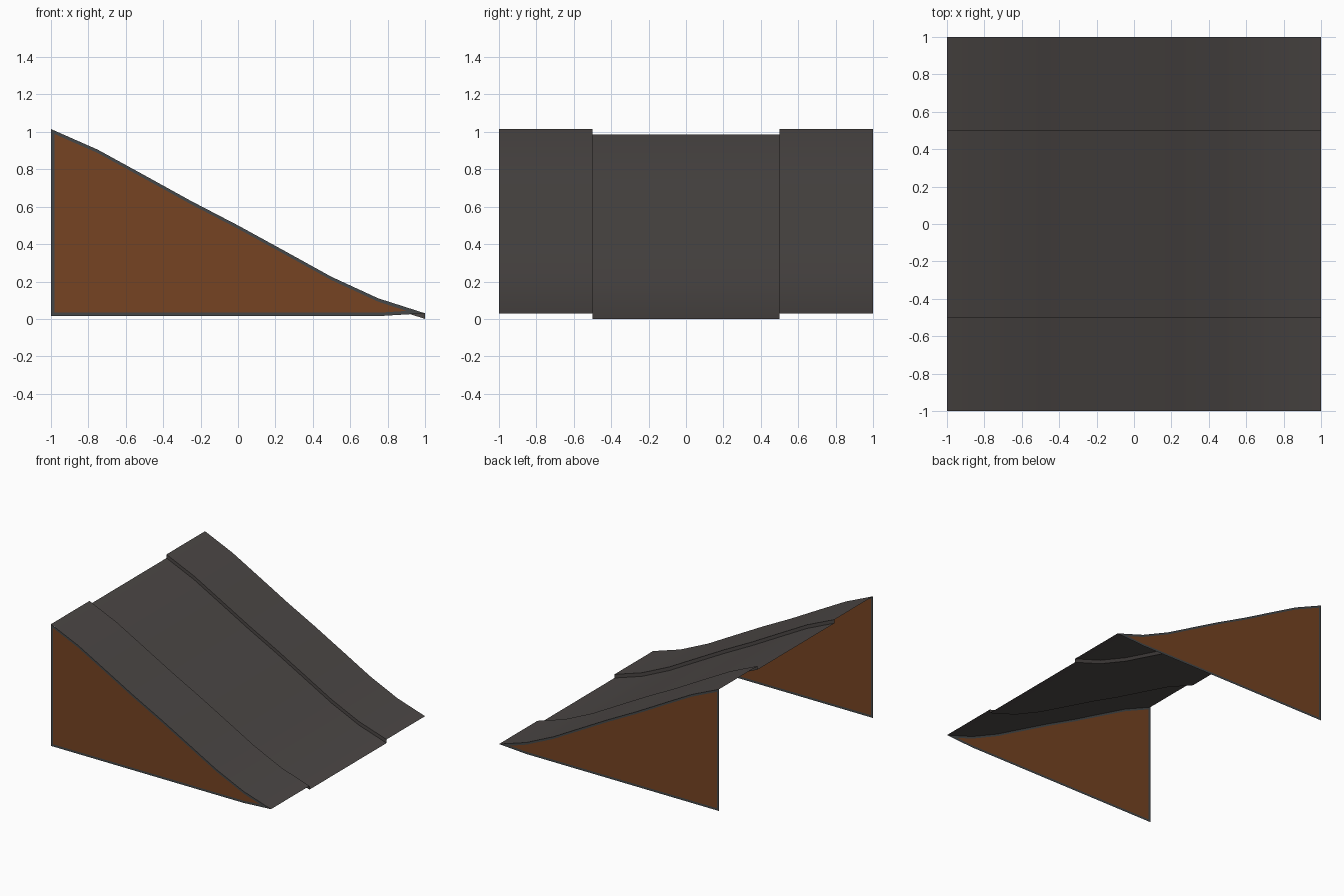
import bpy
import bmesh
import math

if "Cube" in bpy.data.objects:
    bpy.data.objects.remove(bpy.data.objects["Cube"])


def material(name, rgb):
    m = bpy.data.materials.new(name)
    m.diffuse_color = (*rgb, 1)
    m.use_nodes = True
    m.node_tree.nodes["Principled BSDF"].inputs["Base Color"].default_value = m.diffuse_color
    return m


roof_grey = material("roof grey", (0.070, 0.062, 0.059))
trim_grey = material("trim grey", (0.060, 0.064, 0.066))
wood_brown = material("wood brown", (0.180, 0.056, 0.016))

# Slope line of the raised roof strips (x, z)
SLOPE = [(-1, 1.015), (-0.75, 0.905), (-0.5, 0.768), (-0.25, 0.63), (0, 0.5),
         (0.25, 0.363), (0.5, 0.225), (0.75, 0.11), (1, 0.03)]
STEP = 0.03    # drop of the centre strip
BASE = 0.015   # underside of the side panels
TRIM = 0.018   # width of the panel border


def make_object(name, bm, mats, smooth=False):
    mesh = bpy.data.meshes.new(name)
    bm.to_mesh(mesh)
    bm.free()
    for m in mats:
        mesh.materials.append(m)
    if smooth:
        mesh.shade_smooth()
        mesh.set_sharp_from_angle(angle=math.radians(30))
    obj = bpy.data.objects.new(name, mesh)
    bpy.context.collection.objects.link(obj)
    return obj


def sweep(name, section):
    """Sheet made by running a (y, drop) section down the slope."""
    bm = bmesh.new()
    rows = [[bm.verts.new((x, y, z - d)) for y, d in section] for x, z in SLOPE]
    for a, b in zip(rows, rows[1:]):
        for i in range(len(section) - 1):
            bm.faces.new((a[i], b[i], b[i + 1], a[i + 1]))
    return make_object(name, bm, [roof_grey], smooth=True)


# Roof: two raised outer strips and a sunken centre strip with its step walls
sweep("front_roof_strip", [(-1, 0), (-0.5, 0)])
sweep("back_roof_strip", [(0.5, 0), (1, 0)])
sweep("centre_roof_strip", [(-0.5, 0), (-0.5, STEP), (0.5, STEP), (0.5, 0)])


def side_panel(name, y):
    """Brown wedge sheet with a grey border, built in columns along x."""
    bm = bmesh.new()
    # columns: x, outer top, inner top, inner bottom, outer bottom
    cols = [(x, z, z - TRIM, BASE + TRIM, BASE) for x, z in SLOPE[:-1]]
    first = (-1 + TRIM, 1.007, 1.007 - TRIM, BASE + TRIM, BASE)
    cols = [cols[0], first] + cols[1:] + [(0.9, 0.062, 0.043, 0.043, 0.024)]
    rows = [[bm.verts.new((c[0], y, z)) for z in c[1:]] for c in cols]
    for n, (a, b) in enumerate(zip(rows, rows[1:])):
        for i in range(3):
            f = bm.faces.new((a[i], a[i + 1], b[i + 1], b[i]))
            f.material_index = 1 if i == 1 and n > 0 else 0
    # pointed toe
    tip = bm.verts.new((1, y, SLOPE[-1][1]))
    bm.faces.new((rows[-1][0], rows[-1][3], tip))
    bmesh.ops.remove_doubles(bm, verts=bm.verts, dist=0.0005)
    if y > 0:
        bmesh.ops.reverse_faces(bm, faces=bm.faces)
    return make_object(name, bm, [trim_grey, wood_brown])


side_panel("front_side_panel", -1)
side_panel("back_side_panel", 1)
